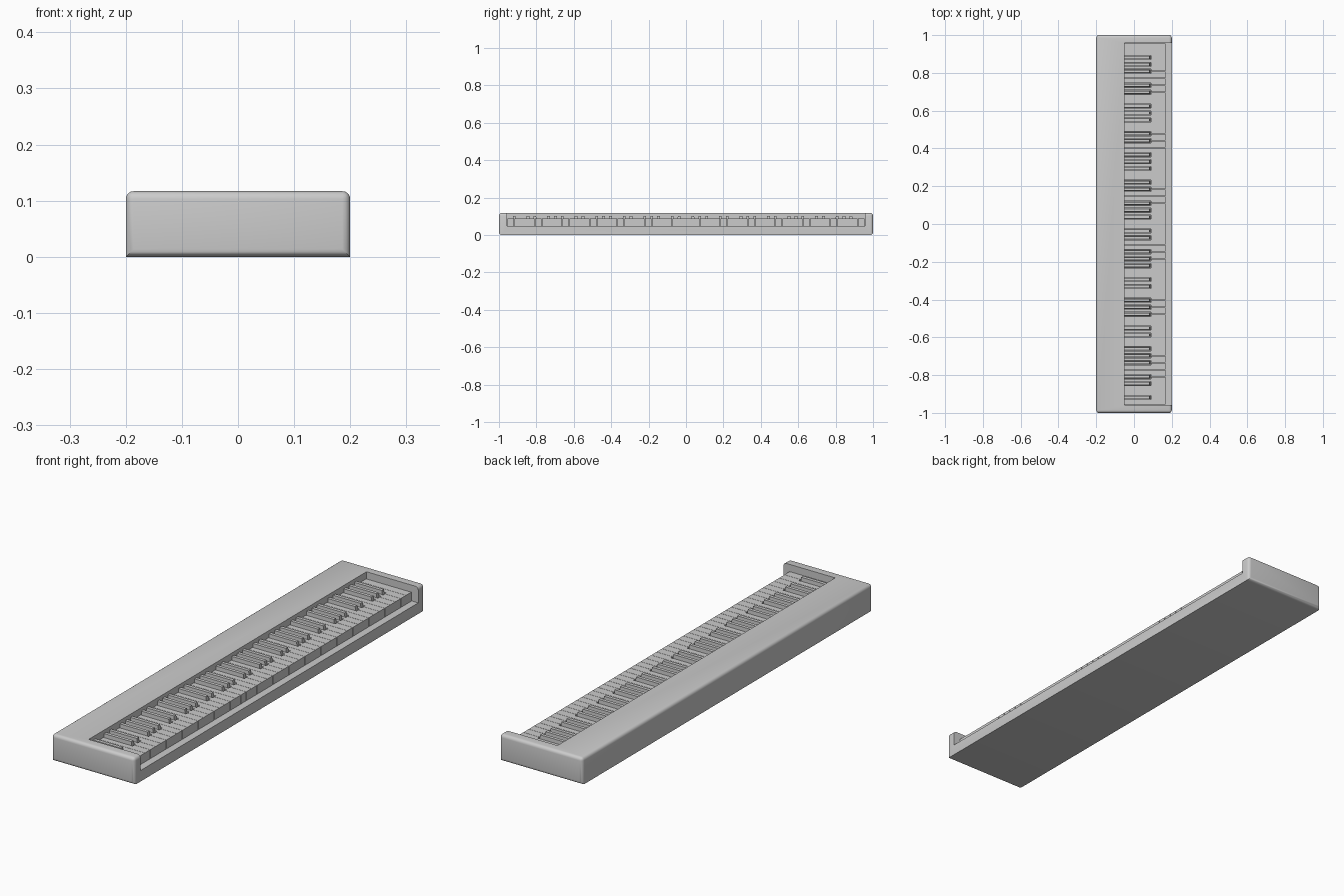
import bpy, bmesh

if "Cube" in bpy.data.objects:
    bpy.data.objects.remove(bpy.data.objects["Cube"])

Y0, Y1 = -0.955, 0.955           # keybed ends
X_BACK, X_FRONT = -0.05, 0.168   # key back and front
FLOOR, WHITE_TOP, BLACK_TOP = 0.048, 0.087, 0.102
W = (Y1 - Y0) / 52               # white key pitch


def new_object(name, bm):
    bmesh.ops.recalc_face_normals(bm, faces=bm.faces)
    me = bpy.data.meshes.new(name)
    bm.to_mesh(me)
    bm.free()
    ob = bpy.data.objects.new(name, me)
    bpy.context.collection.objects.link(ob)
    return ob


def box(bm, x0, x1, y0, y1, z0, z1):
    vs = bmesh.ops.create_cube(bm, size=1)["verts"]
    for v in vs:
        v.co.x = x1 if v.co.x > 0 else x0
        v.co.y = y1 if v.co.y > 0 else y0
        v.co.z = z1 if v.co.z > 0 else z0
    return vs


def prism(bm, outline, z0, z1):
    face = bm.faces.new([bm.verts.new((x, y, z0)) for x, y in outline])
    ext = bmesh.ops.extrude_face_region(bm, geom=[face])["geom"]
    for v in ext:
        if isinstance(v, bmesh.types.BMVert):
            v.co.z = z1


# Case: rounded block, long bottom edges left sharp
bm = bmesh.new()
box(bm, -0.2, 0.2, -1, 1, 0, 0.117)
edges = [e for e in bm.edges
         if not (all(v.co.z < 0.01 for v in e.verts) and e.calc_length() > 1)]
bmesh.ops.bevel(bm, geom=edges, offset=0.014, offset_type='OFFSET',
                segments=4, profile=0.5, affect='EDGES')
case = new_object("case", bm)

# Keybed recess, open toward the player
bm = bmesh.new()
box(bm, X_BACK, 0.3, Y0 - 0.002, Y1 + 0.002, FLOOR, 0.3)
cutter = new_object("recess_cutter", bm)
mod = case.modifiers.new("recess", 'BOOLEAN')
mod.operation = 'DIFFERENCE'
mod.solver = 'EXACT'
mod.object = cutter
bpy.context.view_layer.objects.active = case
case.select_set(True)
bpy.ops.object.modifier_apply(modifier="recess")
bpy.data.objects.remove(cutter)
bpy.ops.object.shade_smooth_by_angle(angle=0.6)

# Boundaries between white keys that carry a black key (first key is an A)
sharps = {i for i in range(1, 52) if (i - 1) % 7 in (0, 2, 3, 5, 6)
          and i < 52}

# White keys, notched around the black ones
bm = bmesh.new()
gap, notch, notch_x = 0.0006, 0.0115, 0.091
for k in range(52):
    a, b = Y0 + k * W, Y0 + (k + 1) * W
    lo, hi = a + gap, b - gap
    nlo = a + notch if k in sharps else lo
    nhi = b - notch if k + 1 in sharps else hi
    pts = [(X_FRONT, lo), (X_FRONT, hi)]
    if nhi != hi:
        pts += [(notch_x, hi), (notch_x, nhi)]
    pts += [(X_BACK, nhi), (X_BACK, nlo)]
    if nlo != lo:
        pts += [(notch_x, nlo), (notch_x, lo)]
    prism(bm, pts, FLOOR, WHITE_TOP)
new_object("white_keys", bm)

# Black keys, tapered upward with a sloped front
bm = bmesh.new()
for i in sorted(sharps):
    y = Y0 + i * W
    for v in box(bm, X_BACK, 0.088, y - 0.009, y + 0.009, FLOOR, BLACK_TOP):
        if v.co.z > FLOOR + 0.01:
            v.co.y = y + (v.co.y - y) * 0.8
            if v.co.x > 0:
                v.co.x -= 0.006
new_object("black_keys", bm)
